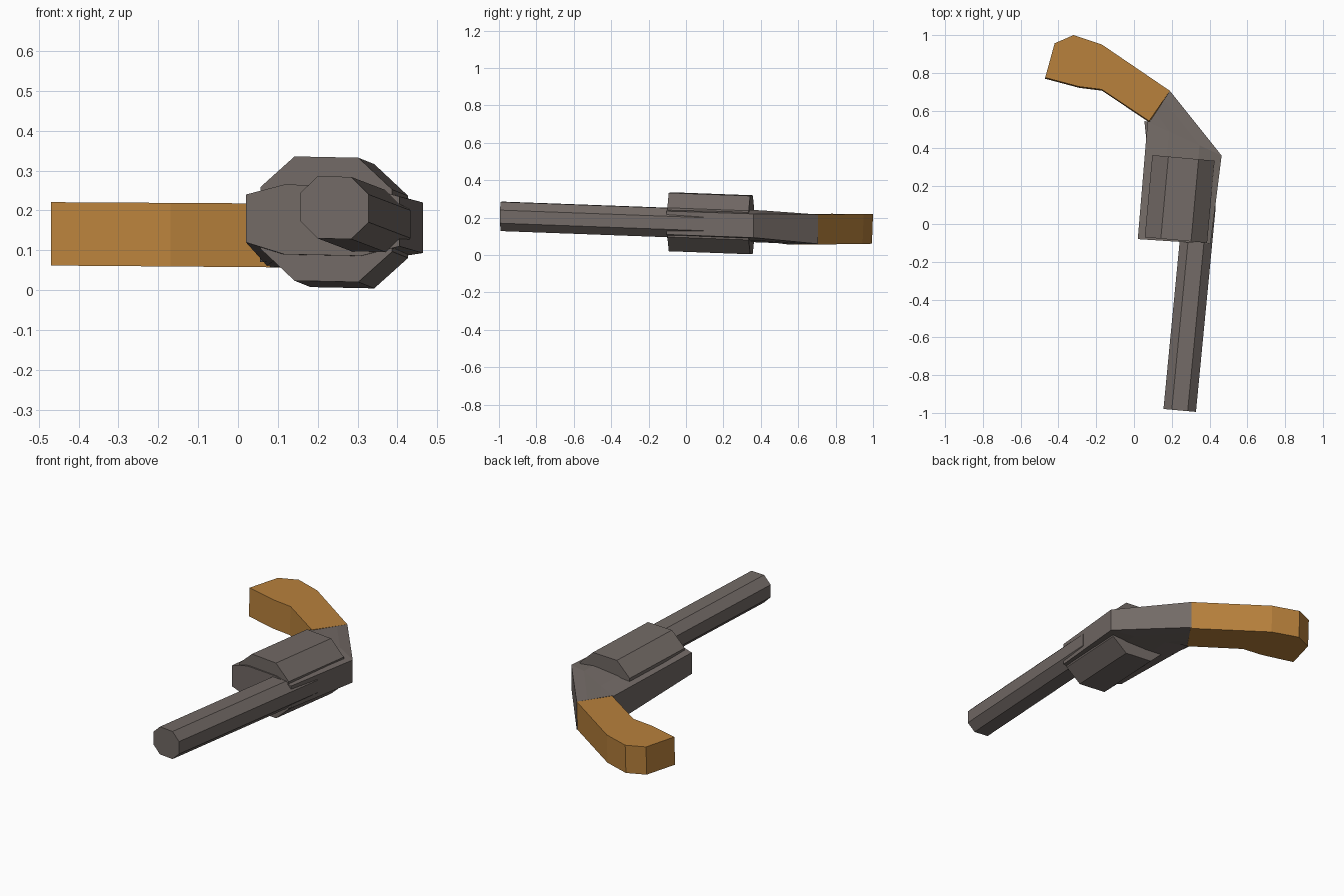
import bpy
import bmesh

cube = bpy.data.objects.get("Cube")
if cube:
    bpy.data.objects.remove(cube, do_unlink=True)


def make_material(name, color):
    mat = bpy.data.materials.new(name)
    mat.use_nodes = True
    mat.diffuse_color = color
    mat.node_tree.nodes["Principled BSDF"].inputs["Base Color"].default_value = color
    return mat


steel = make_material("grey steel", (0.17, 0.144, 0.132, 1))
wood = make_material("brown wood", (0.48, 0.22, 0.045, 1))


def loft(name, rings, mat):
    """Skin a closed solid through rings with equal point counts."""
    bm = bmesh.new()
    loops = [[bm.verts.new(p) for p in ring] for ring in rings]
    for a, b in zip(loops, loops[1:]):
        for i in range(len(a)):
            j = (i + 1) % len(a)
            bm.faces.new((a[i], a[j], b[j], b[i]))
    bm.faces.new(loops[0])
    bm.faces.new(loops[-1])
    bmesh.ops.remove_doubles(bm, verts=bm.verts[:], dist=0.0005)
    bmesh.ops.recalc_face_normals(bm, faces=bm.faces[:])
    mesh = bpy.data.meshes.new(name)
    bm.to_mesh(mesh)
    bm.free()
    mesh.materials.append(mat)
    obj = bpy.data.objects.new(name, mesh)
    bpy.context.collection.objects.link(obj)
    return obj


def octagon(center, wide, tall):
    """Stretched octagon facing -y, turned a little to follow the barrel."""
    (wx, wz), (tx, tz) = wide, tall
    outline = [(-tx, tz), (tx, tz), (wx, wz), (wx, -wz),
               (tx, -tz), (-tx, -tz), (-wx, -wz), (-wx, wz)]
    x, y, z = center
    return [(x + dx, y - 0.09 * dx, z + dz - 0.02 * dx) for dx, dz in outline]


def frame_section(left, right, inset, ridge_left, ridge_right):
    """Bevelled section; each side is (x, y, low z, high z)."""
    def mix(t):
        return tuple(left[k] + (right[k] - left[k]) * t for k in (0, 1))
    a, b = mix(inset), mix(1 - inset)
    return [(*left[:2], left[3]), (*a, ridge_left[1]), (*b, ridge_right[1]),
            (*right[:2], right[3]), (*right[:2], right[2]),
            (*b, ridge_right[0]), (*a, ridge_left[0]), (*left[:2], left[2])]


# Barrel, sunk into the frame
barrel_wide, barrel_tall = (0.086, 0.035), (0.042, 0.078)
loft("barrel", [octagon((0.242, -0.987, 0.207), barrel_wide, barrel_tall),
                octagon((0.347, 0.1, 0.167), barrel_wide, barrel_tall)], steel)

# Revolving drum
drum_wide, drum_tall = (0.165, 0.078), (0.08, 0.156)
loft("drum", [octagon((0.222, -0.085, 0.178), drum_wide, drum_tall),
              octagon((0.262, 0.35, 0.162), drum_wide, drum_tall)], steel)

# Frame, narrowing to the plain rectangle where the grip starts
loft("frame", [
    frame_section((0.02, -0.08, 0.12, 0.24), (0.405, -0.105, 0.11, 0.235),
                  0.25, (0.09, 0.265), (0.086, 0.262)),
    frame_section((0.072, 0.543, 0.062, 0.218), (0.464, 0.362, 0.093, 0.22),
                  0.3, (0.064, 0.224), (0.075, 0.238)),
    frame_section((0.083, 0.542, 0.057, 0.217), (0.19, 0.705, 0.06, 0.217),
                  0.3, (0.058, 0.217), (0.059, 0.217)),
], steel)

# Curved grip
grip_outline = [(-0.47, 0.775), (-0.42, 0.957), (-0.32, 1.0), (-0.17, 0.95),
                (0.19, 0.705), (0.08, 0.545), (-0.17, 0.712), (-0.29, 0.727)]
loft("grip", [[(x, y - 0.006, 0.058 - 0.008 * x) for x, y in grip_outline],
              [(x, y, 0.218 - 0.006 * x) for x, y in grip_outline]], wood)

# Small trigger
trigger_outline = [(0.055, 0.545), (0.085, 0.54), (0.07, 0.4)]
loft("trigger", [[(x, y, z) for x, y in trigger_outline]
                 for z in (0.07, 0.1)], steel)
